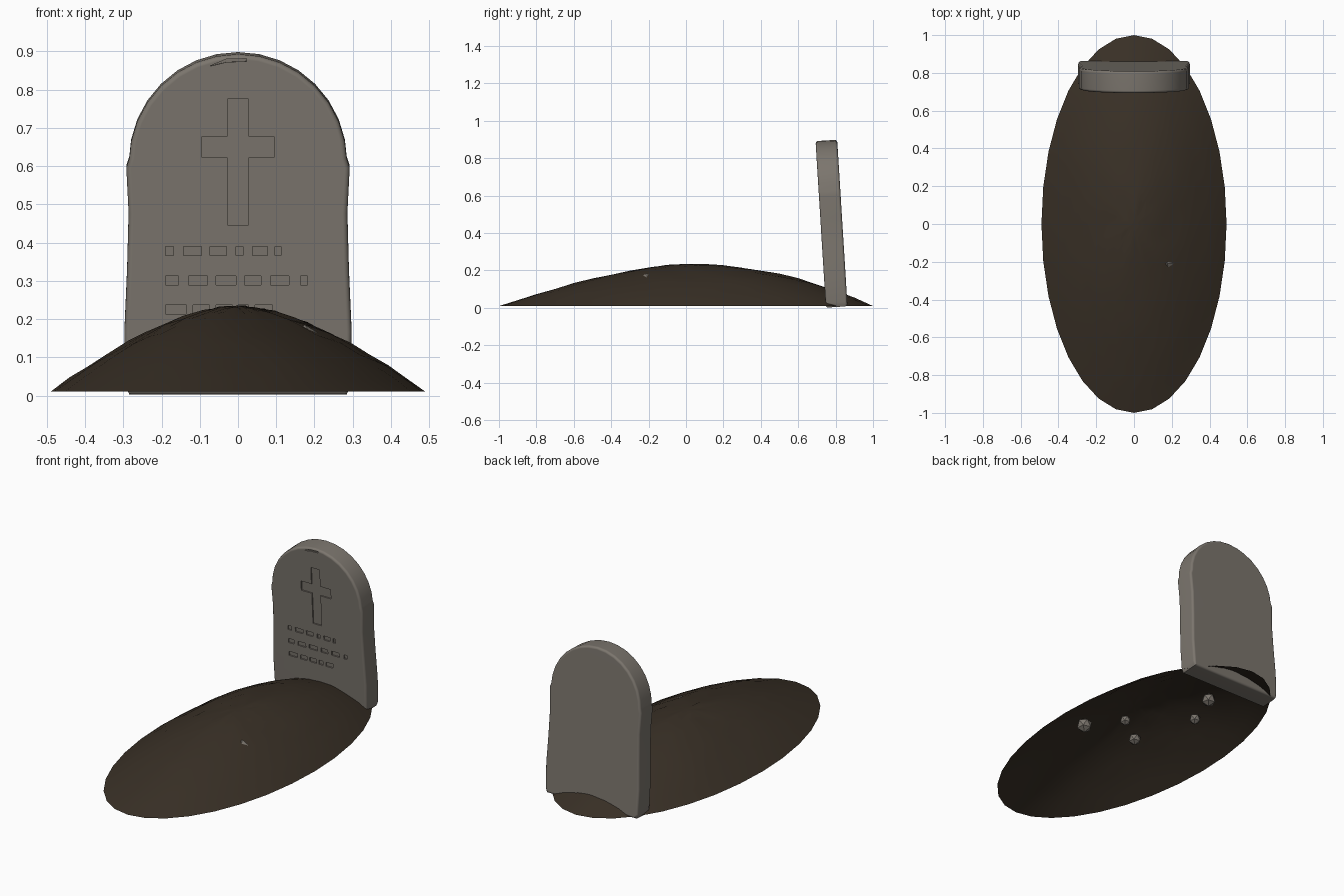
import bpy, bmesh, math, random
from mathutils import Matrix, Vector

random.seed(4)
cube = bpy.data.objects.get("Cube")
if cube:
    bpy.data.objects.remove(cube, do_unlink=True)


def material(name, rgb):
    m = bpy.data.materials.new(name)
    m.use_nodes = True
    m.diffuse_color = (*rgb, 1)
    m.node_tree.nodes["Principled BSDF"].inputs["Base Color"].default_value = (*rgb, 1)
    return m


EARTH = material("dark earth", (0.040, 0.029, 0.019))
STONE = material("grey stone", (0.200, 0.180, 0.155))


def make_object(name, bm, mat):
    bmesh.ops.recalc_face_normals(bm, faces=bm.faces)
    mesh = bpy.data.meshes.new(name)
    bm.to_mesh(mesh)
    bm.free()
    mesh.materials.append(mat)
    ob = bpy.data.objects.new(name, mesh)
    bpy.context.collection.objects.link(ob)
    return ob


def activate(ob):
    bpy.ops.object.select_all(action='DESELECT')
    ob.select_set(True)
    bpy.context.view_layer.objects.active = ob


def smooth(ob, degrees):
    activate(ob)
    bpy.ops.object.shade_smooth_by_angle(angle=math.radians(degrees))


def prism(bm, outline, y0, y1):
    """Extrude an x-z outline from y0 to y1."""
    face = bm.faces.new([bm.verts.new((x, y0, z)) for x, z in outline])
    ext = bmesh.ops.extrude_face_region(bm, geom=[face])
    moved = [v for v in ext["geom"] if isinstance(v, bmesh.types.BMVert)]
    bmesh.ops.translate(bm, verts=moved, vec=(0, y1 - y0, 0))


def rect(x0, x1, z0, z1):
    return [(x0, z0), (x1, z0), (x1, z1), (x0, z1)]


# Burial mound: open elliptical dome, a little fuller towards the back
SEGMENTS, RINGS = 32, 10
WIDE, HIGH, BASE = 0.49, 0.225, 0.01
bm = bmesh.new()
peak = bm.verts.new((0, 0, BASE + HIGH))
previous = None
for i in range(1, RINGS + 1):
    r = i / RINGS
    ring = []
    for j in range(SEGMENTS):
        a = math.tau * j / SEGMENTS
        power = 1.6 + (0.45 if math.sin(a) > 0 else 0.1) * math.sin(a)
        lump = random.uniform(-0.003, 0.003) if i < RINGS else 0
        z = BASE + HIGH * (1 - r ** power) + lump
        ring.append(bm.verts.new((WIDE * r * math.cos(a), r * math.sin(a), z)))
    for j in range(SEGMENTS):
        k = (j + 1) % SEGMENTS
        if previous:
            bm.faces.new((previous[j], ring[j], ring[k], previous[k]))
        else:
            bm.faces.new((peak, ring[j], ring[k]))
    previous = ring
mound = make_object("burial_mound", bm, EARTH)
if mound.data.polygons[0].normal.z < 0:
    mound.data.flip_normals()
smooth(mound, 40)

# Headstone slab: worn straight sides with a round arch above the shoulders
THICK = 0.116
side = [(0.284, 0.005), (0.294, 0.03), (0.297, 0.17), (0.290, 0.33),
        (0.286, 0.48), (0.292, 0.6), (0.284, 0.625)]
arch = []
for i in range(1, 16):
    a = math.pi * i / 16
    arch.append((0.285 * math.cos(a), 0.612 + 0.285 * math.sin(a)))
outline = side + arch + [(-x, z) for x, z in reversed(side)]
bm = bmesh.new()
prism(bm, outline, -THICK / 2, THICK / 2)
rims = [e for e in bm.edges if abs(e.verts[0].co.y - e.verts[1].co.y) < 1e-5]
bmesh.ops.bevel(bm, geom=rims, offset=0.013, segments=3, profile=0.5, affect='EDGES')
headstone = make_object("headstone", bm, STONE)

# Cutters: cross, rows of short dashes and a chip under the crown
bm = bmesh.new()
front, floor = -THICK / 2 - 0.03, -THICK / 2 + 0.007
arm, stem = 0.094, 0.0275
low, high = 0.627, 0.682
half = [(stem, 0.45), (stem, low), (arm, low), (arm, high), (stem, high), (stem, 0.78)]
prism(bm, half + [(-x, z) for x, z in reversed(half)], front, floor)
rows = {
    0.370: [(-.19, -.168), (-.143, -.095), (-.073, -.03), (-.005, .013), (.038, .077), (.097, .113)],
    0.293: [(-.19, -.155), (-.13, -.08), (-.058, -.005), (.017, .06), (.085, .133), (.163, .182)],
    0.217: [(-.19, -.135), (-.117, -.075), (-.058, -.015), (0, .027), (.045, .09)],
}
for z, dashes in rows.items():
    for x0, x1 in dashes:
        prism(bm, rect(x0, x1, z, z + 0.024), front, floor)
prism(bm, [(-.075, .866), (-.03, .877), (.022, .879), (.022, .886), (-.03, .885)], front, floor)
cutter = make_object("carving_cutter", bm, STONE)
cutter.hide_render = True

activate(headstone)
carve = headstone.modifiers.new("carving", 'BOOLEAN')
carve.operation = 'DIFFERENCE'
carve.solver = 'EXACT'
carve.object = cutter
bpy.ops.object.modifier_apply(modifier=carve.name)
bpy.data.objects.remove(cutter, do_unlink=True)
smooth(headstone, 35)
weights = headstone.modifiers.new("flat_faces", 'WEIGHTED_NORMAL')
weights.keep_sharp = True
headstone.location = (0, 0.806, 0)
headstone.rotation_euler.x = 0.062

# Pebbles buried in the mound, one just breaking the surface
pebbles = [(0.175, -0.21, 0.142, 0.045), (-0.015, -0.09, 0.19, 0.032),
           (-0.143, -0.165, 0.152, 0.037), (-0.222, 0.25, 0.124, 0.033),
           (-0.143, 0.46, 0.122, 0.042)]
for n, (x, y, z, radius) in enumerate(pebbles, 1):
    bm = bmesh.new()
    bmesh.ops.create_icosphere(bm, subdivisions=1, radius=radius)
    for v in bm.verts:
        v.co *= random.uniform(0.9, 1.0)
    bmesh.ops.rotate(bm, verts=bm.verts, cent=(0, 0, 0),
                     matrix=Matrix.Rotation(n * 1.3, 3, Vector((0, 0, 1))))
    pebble = make_object(f"pebble_{n}", bm, STONE)
    pebble.location = (x, y, z)
